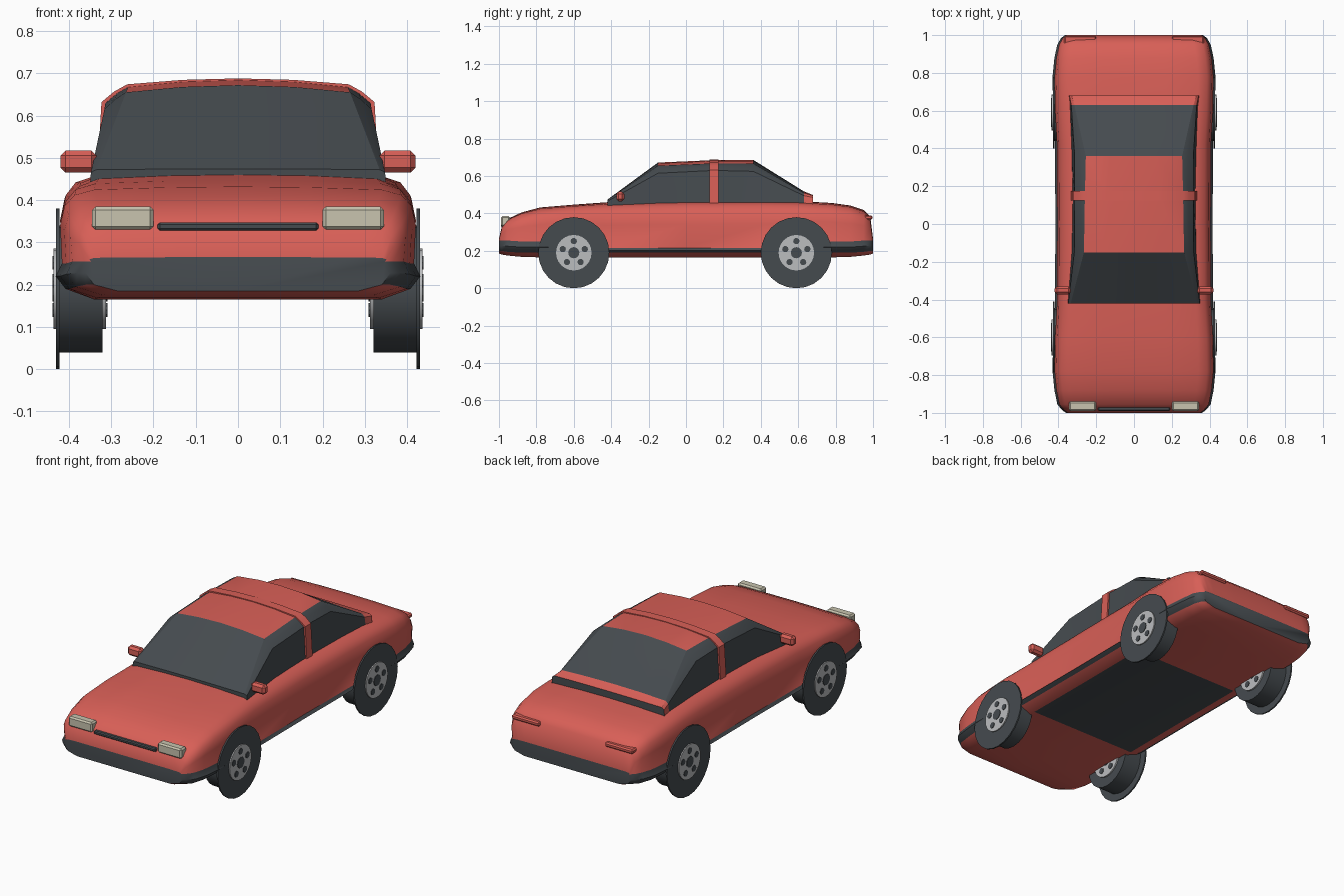
import bpy, bmesh
from math import radians, pi, sin, cos
from mathutils import Matrix, Vector

cube = bpy.data.objects.get("Cube")
if cube:
    bpy.data.objects.remove(cube)


def material(name, rgb):
    m = bpy.data.materials.new(name)
    m.use_nodes = True
    m.diffuse_color = (*rgb, 1)
    m.node_tree.nodes["Principled BSDF"].inputs["Base Color"].default_value = (*rgb, 1)
    return m


RED = material("red paint", (0.69, 0.115, 0.095))
DARK = material("dark trim", (0.06, 0.07, 0.078))
CREAM = material("cream lamp", (0.58, 0.55, 0.43))
SILVER = material("silver rim", (0.5, 0.51, 0.52))


def finish(name, bm, mats, smooth=None):
    bmesh.ops.recalc_face_normals(bm, faces=bm.faces)
    me = bpy.data.meshes.new(name)
    bm.to_mesh(me)
    bm.free()
    for m in mats:
        me.materials.append(m)
    ob = bpy.data.objects.new(name, me)
    bpy.context.collection.objects.link(ob)
    if smooth:
        bpy.ops.object.select_all(action="DESELECT")
        ob.select_set(True)
        bpy.context.view_layer.objects.active = ob
        bpy.ops.object.shade_smooth_by_angle(angle=radians(smooth))
    return ob


def loft(name, stations, section, rule, mats, smooth):
    """Skin mirrored half sections along y; rule(strip, y) picks the material."""
    bm = bmesh.new()
    rings = []
    for st in stations:
        half = section(*st[1:])
        full = half + [(-x, z) for x, z in half[-2:0:-1]]
        rings.append([bm.verts.new((x, st[0], z)) for x, z in full])
    n = len(rings[0])
    for k in range(len(rings) - 1):
        mid = (stations[k][0] + stations[k + 1][0]) / 2
        for i in range(n):
            j = (i + 1) % n
            f = bm.faces.new((rings[k][i], rings[k][j], rings[k + 1][j], rings[k + 1][i]))
            f.material_index = rule(min(i, n - 1 - i), mid)
    for ring in (rings[0], rings[-1]):
        bm.faces.new(ring).material_index = 1
    return finish(name, bm, mats, smooth)


def box(name, lo, hi, mat, bevel=0.0):
    bm = bmesh.new()
    size = Vector(hi) - Vector(lo)
    centre = (Vector(hi) + Vector(lo)) / 2
    bmesh.ops.create_cube(bm, size=1, matrix=Matrix.Translation(centre) @ Matrix.Diagonal((*size, 1)))
    if bevel:
        bmesh.ops.bevel(bm, geom=bm.edges[:], offset=bevel, segments=1, affect="EDGES")
    return finish(name, bm, [mat])


# Body shell with wraparound bumpers and sills
def body_section(w, zb, zd, zl, zt):
    h = zt - zl
    upper = [(0.98, 0), (0.99, 0.5), (0.965, 0.75), (0.91, 0.89), (0.8, 0.96), (0.4, 0.99), (0, 1)]
    return ([(0, zb), (0.8 * w, zb), (0.96 * w, zd), (1.015 * w, (zd + zl) / 2)]
            + [(a * w, zl + b * h) for a, b in upper])


def body_rule(strip, y):
    if strip in (2, 3):
        return 1
    return 1 if strip == 0 and abs(y) < 0.42 else 0


body = [
    (-1.0, 0.355, 0.185, 0.2, 0.255, 0.265),
    (-0.985, 0.375, 0.18, 0.2, 0.255, 0.33),
    (-0.955, 0.4, 0.175, 0.195, 0.255, 0.37),
    (-0.88, 0.415, 0.168, 0.19, 0.25, 0.405),
    (-0.78, 0.425, 0.165, 0.19, 0.25, 0.432),
    (-0.6, 0.422, 0.165, 0.19, 0.25, 0.447),
    (-0.42, 0.412, 0.165, 0.19, 0.215, 0.46),
    (0, 0.41, 0.165, 0.19, 0.215, 0.468),
    (0.42, 0.412, 0.165, 0.19, 0.215, 0.47),
    (0.6, 0.422, 0.165, 0.19, 0.25, 0.466),
    (0.78, 0.425, 0.165, 0.19, 0.25, 0.456),
    (0.88, 0.415, 0.168, 0.19, 0.25, 0.442),
    (0.95, 0.4, 0.175, 0.195, 0.255, 0.418),
    (0.985, 0.38, 0.18, 0.2, 0.255, 0.385),
    (1.0, 0.36, 0.185, 0.2, 0.255, 0.265),
]
loft("body_shell", body, body_section, body_rule, [RED, DARK], 40)


# Cabin: base width, shoulder, roof edge and crown
def cabin_section(wb, ws, zs, wr, zr, zc):
    return [(0, 0.44), (wb, 0.44), (ws, zs), ((ws + wr) / 2, zs + 0.6 * (zr - zs)),
            (wr, zr), (0.5 * wr, zr + 0.75 * (zc - zr)), (0, zc)]


def cabin_rule(strip, y):
    roof = -0.15 < y < 0.36 and strip >= 4
    return 0 if roof or y > 0.63 else 1


cabin = [
    (-0.42, 0.35, 0.348, 0.465, 0.335, 0.472, 0.474),
    (-0.15, 0.33, 0.316, 0.615, 0.265, 0.655, 0.672),
    (0.15, 0.325, 0.314, 0.63, 0.26, 0.668, 0.685),
    (0.36, 0.33, 0.314, 0.625, 0.255, 0.667, 0.686),
    (0.63, 0.34, 0.332, 0.495, 0.315, 0.51, 0.518),
    (0.68, 0.345, 0.342, 0.485, 0.33, 0.495, 0.498),
]
loft("cabin", cabin, cabin_section, cabin_rule, [RED, DARK], 25)

# Door pillar hoop wrapped over the cabin
hoop = (0.334, 0.323, 0.632, 0.262, 0.674, 0.688)
loft("door_pillar", [(0.125, *hoop), (0.175, *hoop)], cabin_section,
     lambda strip, y: 0, [RED, RED], 25)


# Wheels: wide tread, thin outer sidewall, pierced rims
def disc(bm, x0, x1, y, z, r, sides, index):
    rot = Matrix.Translation(((x0 + x1) / 2, y, z)) @ Matrix.Rotation(pi / 2, 4, "Y")
    made = bmesh.ops.create_cone(bm, cap_ends=True, segments=sides, radius1=r, radius2=r,
                                 depth=abs(x1 - x0), matrix=rot)
    for f in {f for v in made["verts"] for f in v.link_faces}:
        f.material_index = index


def wheel(name, side, y):
    bm = bmesh.new()
    zc = 0.19
    disc(bm, side * 0.32, side * 0.424, y, zc, 0.15, 24, 0)
    disc(bm, side * 0.422, side * 0.43, y, zc, 0.19, 24, 0)
    for inner, outer, hole in ((0.42, 0.436, 0.439), (0.33, 0.312, 0.309)):
        disc(bm, side * inner, side * outer, y, zc, 0.095, 24, 1)
        disc(bm, side * outer, side * hole, y, zc, 0.03, 12, 0)
        for k in range(5):
            a = pi / 2 + k * 2 * pi / 5
            disc(bm, side * outer, side * hole, y + 0.062 * cos(a), zc + 0.062 * sin(a), 0.017, 10, 0)
    finish(name, bm, [DARK, SILVER], 30)


for side, label in ((1, "left"), (-1, "right")):
    wheel("front_wheel_" + label, side, -0.6)
    wheel("rear_wheel_" + label, side, 0.59)

    def pair(name, x0, x1, y0, y1, z0, z1, mat, bevel):
        xs = sorted((side * x0, side * x1))
        box(name + "_" + label, (xs[0], y0, z0), (xs[1], y1, z1), mat, bevel)

    # Lamps and mirrors
    pair("headlight", 0.2, 0.345, -0.99, -0.94, 0.33, 0.385, CREAM, 0.008)
    pair("tail_bar", 0.2, 0.37, 0.95, 0.996, 0.365, 0.39, RED, 0.007)
    pair("mirror", 0.335, 0.42, -0.372, -0.33, 0.465, 0.517, RED, 0.012)

# Grille slot
box("grille", (-0.19, -0.99, 0.328), (0.19, -0.94, 0.347), DARK, 0.005)
